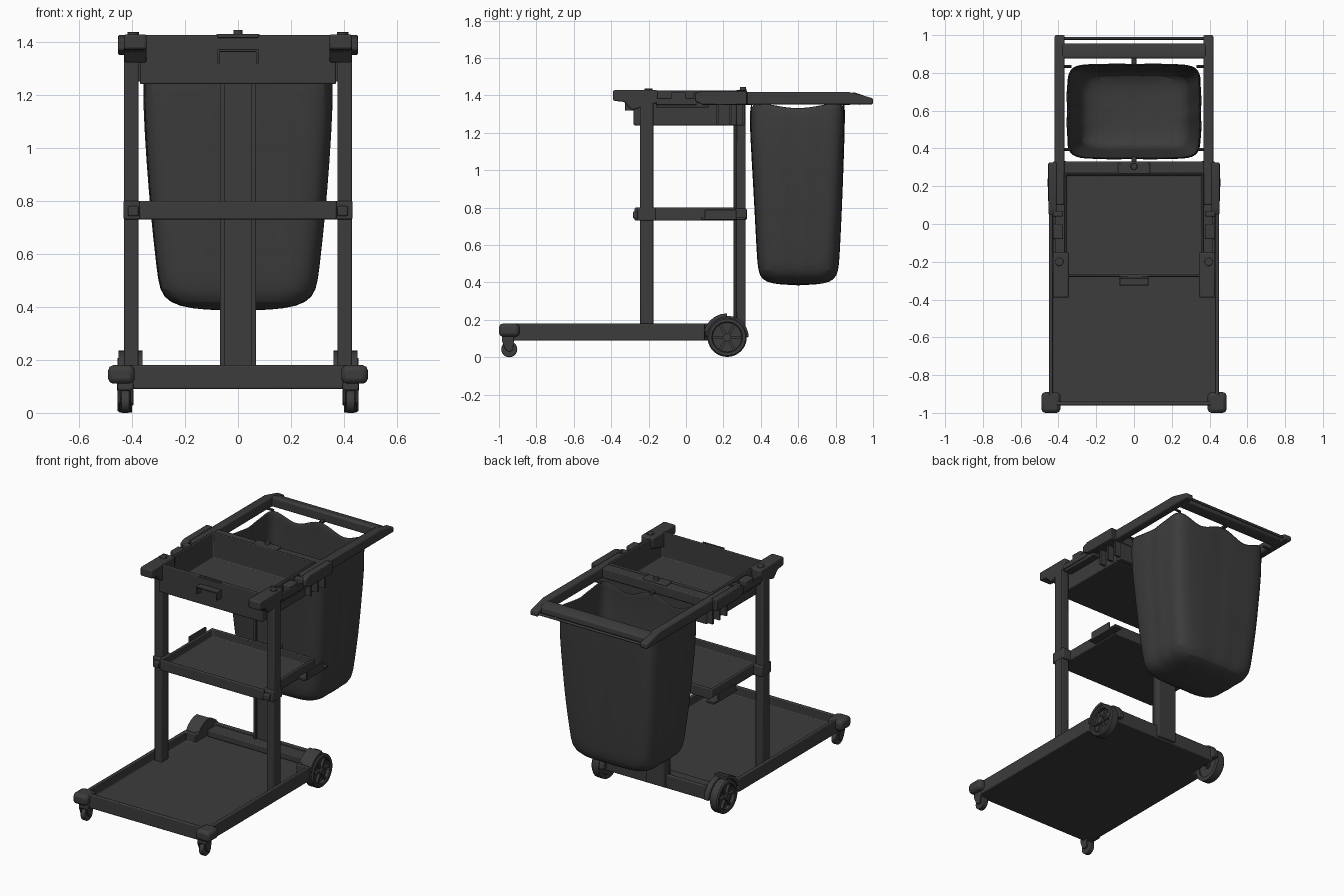
import bpy, bmesh, math
from mathutils import Matrix, Vector

if "Cube" in bpy.data.objects:
    bpy.data.objects.remove(bpy.data.objects["Cube"])

mat = bpy.data.materials.new("charcoal plastic")
mat.use_nodes = True
COL = (0.045, 0.045, 0.045, 1)
mat.diffuse_color = COL
mat.node_tree.nodes["Principled BSDF"].inputs["Base Color"].default_value = COL
parts = []


def finish(name, bm, mirror=False, bevel=0.0):
    bmesh.ops.recalc_face_normals(bm, faces=bm.faces)
    me = bpy.data.meshes.new(name)
    bm.to_mesh(me)
    bm.free()
    me.materials.append(mat)
    ob = bpy.data.objects.new(name, me)
    bpy.context.collection.objects.link(ob)
    if bevel:
        b = ob.modifiers.new("bevel", 'BEVEL')
        b.width, b.segments, b.limit_method = bevel, 2, 'ANGLE'
    if mirror:
        ob.modifiers.new("mirror", 'MIRROR').use_mirror_merge = False
    parts.append(ob)
    return ob


def add_box(bm, x, y, z):
    size = [b - a for a, b in (x, y, z)]
    mid = [(a + b) / 2 for a, b in (x, y, z)]
    bmesh.ops.create_cube(bm, size=1, matrix=Matrix.Translation(mid) @ Matrix.Diagonal((*size, 1)))


def box(name, x, y, z, mirror=False, bevel=0.006):
    bm = bmesh.new()
    add_box(bm, x, y, z)
    return finish(name, bm, mirror, bevel)


def extrude(bm, pts, vec):
    face = bm.faces.new([bm.verts.new(p) for p in pts])
    new = bmesh.ops.extrude_face_region(bm, geom=[face])["geom"]
    bmesh.ops.translate(bm, vec=vec, verts=[v for v in new if isinstance(v, bmesh.types.BMVert)])


def side_prism(name, profile, x0, x1, mirror=True, bevel=0.005):
    """Profile in (y, z), extruded along x."""
    bm = bmesh.new()
    extrude(bm, [(x0, y, z) for y, z in profile], (x1 - x0, 0, 0))
    return finish(name, bm, mirror, bevel)


def tray(name, outline, z0, z1, rim, depth, bevel=0.006):
    """Outline in (x, y), with the top face inset and sunk."""
    bm = bmesh.new()
    extrude(bm, [(x, y, z0) for x, y in outline], (0, 0, z1 - z0))
    bmesh.ops.recalc_face_normals(bm, faces=bm.faces)
    top = max(bm.faces, key=lambda f: f.calc_center_median().z)
    bmesh.ops.inset_region(bm, faces=[top], thickness=rim, use_even_offset=True)
    new = bmesh.ops.extrude_face_region(bm, geom=[top])["geom"]
    bmesh.ops.translate(bm, vec=(0, 0, -depth), verts=[v for v in new if isinstance(v, bmesh.types.BMVert)])
    bmesh.ops.delete(bm, geom=[f for f in bm.faces if f is top], context='FACES_ONLY')
    return finish(name, bm, False, bevel)


def rect(x, y0, y1):
    return [(-x, y0), (x, y0), (x, y1), (-x, y1)]


def mirrored(half):
    return half + [(-x, y) for x, y in reversed(half)]


def ring(bm, profile, y, z, steps=40):
    """Closed (radius, x) profile turned about an x axis."""
    loops = []
    for i in range(steps):
        a = math.tau * i / steps
        loops.append([bm.verts.new((x, y + r * math.cos(a), z + r * math.sin(a))) for r, x in profile])
    n = len(profile)
    for i in range(steps):
        p, q = loops[i], loops[(i + 1) % steps]
        for j in range(n):
            bm.faces.new((p[j], p[(j + 1) % n], q[(j + 1) % n], q[j]))


def cylinder(bm, x0, x1, y, z, r, steps=24):
    m = Matrix.Translation(((x0 + x1) / 2, y, z)) @ Matrix.Rotation(math.pi / 2, 4, 'Y')
    bmesh.ops.create_cone(bm, cap_ends=True, segments=steps, radius1=r, radius2=r, depth=x1 - x0, matrix=m)


# Platform, narrowed at the rear for the wheels
tray("platform", mirrored([(0.45, -0.96), (0.45, 0.1), (0.38, 0.1), (0.38, 0.3)]), 0.09, 0.18, 0.02, 0.06)
box("front_bumper", (0.39, 0.49), (-1.0, -0.89), (0.11, 0.18), True, 0.02)
box("platform_rear_ledge", (-0.36, 0.36), (0.2, 0.29), (0.12, 0.165))
bm = bmesh.new()
cylinder(bm, -0.44, 0.44, 0.22, 0.11, 0.015)
finish("rear_axle", bm)

# Rear wheels with rim, hub and six spokes
WY, WZ = 0.22, 0.107
bm = bmesh.new()
ring(bm, [(0.105, 0.4), (0.105, 0.447), (0.098, 0.455), (0.083, 0.455), (0.078, 0.45), (0.078, 0.4)], WY, WZ)
cylinder(bm, 0.41, 0.43, WY, WZ, 0.08, 40)
cylinder(bm, 0.4, 0.457, WY, WZ, 0.022)
for k in range(6):
    spoke = bmesh.new()
    add_box(spoke, (0.42, 0.447), (0.01, 0.082), (-0.007, 0.007))
    spoke.transform(Matrix.Translation((0, WY, WZ)) @ Matrix.Rotation(k * math.pi / 3, 4, 'X'))
    tmp = bpy.data.meshes.new("spoke")
    spoke.to_mesh(tmp)
    spoke.free()
    bm.from_mesh(tmp)
    bpy.data.meshes.remove(tmp)
finish("rear_wheel", bm, True)

# Wheel housing and guard
arc = [(WY + 0.115 * math.cos(math.radians(a)), WZ + 0.115 * math.sin(math.radians(a))) for a in range(0, 181, 12)]
side_prism("wheel_housing", arc, 0.36, 0.395)
outer = [(WY + 0.128 * math.cos(math.radians(a)), WZ + 0.128 * math.sin(math.radians(a))) for a in range(90, 166, 15)]
inner = [(WY + 0.109 * math.cos(math.radians(a)), WZ + 0.109 * math.sin(math.radians(a))) for a in range(165, 89, -15)]
side_prism("wheel_guard", outer + inner, 0.36, 0.45, bevel=0)

# Front casters
bm = bmesh.new()
cylinder(bm, 0.41, 0.44, -0.945, 0.043, 0.043)
cylinder(bm, 0.395, 0.455, -0.945, 0.043, 0.01)
finish("caster_wheel", bm, True, 0.004)
fork = [(-0.985, 0.09), (-0.92, 0.09), (-0.925, 0.04), (-0.945, 0.028), (-0.965, 0.04)]
side_prism("caster_fork_outer", fork, 0.443, 0.455, bevel=0.002)
side_prism("caster_fork_inner", fork, 0.395, 0.407, bevel=0.002)
box("caster_mount", (0.395, 0.455), (-0.985, -0.92), (0.085, 0.115), True)

# Uprights
box("front_post", (0.375, 0.43), (-0.245, -0.175), (0.1, 1.38), True)
box("rear_column", (-0.068, 0.068), (0.268, 0.318), (0.1, 1.26))
box("rear_column_rib", (0.05, 0.068), (0.255, 0.27), (0.1, 1.26), True, 0.003)

# Middle shelf
tray("shelf", rect(0.372, -0.275, 0.265), 0.73, 0.8, 0.015, 0.05)
box("shelf_post_sleeve", (0.36, 0.432), (-0.26, -0.16), (0.73, 0.8), True)
box("shelf_front_clip", (0.375, 0.415), (-0.283, -0.255), (0.742, 0.78), True)
box("shelf_side_ledge", (0.37, 0.425), (0.08, 0.32), (0.735, 0.748), True, 0.003)
box("shelf_side_tab", (0.415, 0.427), (0.1, 0.27), (0.735, 0.79), True, 0.003)
box("shelf_column_bracket", (-0.1, 0.1), (0.26, 0.325), (0.735, 0.795))

# Top tray with rear deck
tray("top_tray", rect(0.37, -0.28, 0.27), 1.24, 1.425, 0.012, 0.165)
box("rear_deck", (-0.43, 0.43), (0.265, 0.33), (1.35, 1.415))
box("rear_apron", (-0.37, 0.37), (0.27, 0.318), (1.24, 1.36))
box("deck_latch", (-0.085, 0.085), (0.265, 0.325), (1.41, 1.428))
bm = bmesh.new()
bmesh.ops.create_cone(bm, cap_ends=True, segments=20, radius1=0.022, radius2=0.016, depth=0.05,
                      matrix=Matrix.Translation((0, 0.305, 1.42)))
finish("latch_knob", bm)

# Drawer pull
box("pull_top", (-0.077, 0.077), (-0.325, -0.278), (1.362, 1.372), bevel=0.003)
box("pull_side", (0.068, 0.077), (-0.325, -0.278), (1.318, 1.37), True, 0.003)
box("pull_lip", (-0.077, 0.077), (-0.288, -0.275), (1.415, 1.43), bevel=0.003)

# Front horns and tool clips along the tray sides
side_prism("front_horn", [(-0.39, 1.428), (-0.15, 1.428), (-0.15, 1.36), (-0.29, 1.32), (-0.33, 1.365), (-0.39, 1.372)],
           0.345, 0.43, bevel=0.008)
box("tool_ledge", (0.365, 0.425), (-0.16, 0.12), (1.335, 1.365), True)
for i, (a, b) in enumerate([(-0.08, 0.0), (0.04, 0.07)]):
    box("tool_clip_%d" % (i + 1), (0.375, 0.43), (a, b), (1.36, 1.415), True)
box("tool_clip_wall", (0.415, 0.43), (-0.16, 0.06), (1.35, 1.385), True, 0.003)
bm = bmesh.new()
bmesh.ops.create_cone(bm, cap_ends=True, segments=20, radius1=0.022, radius2=0.022, depth=0.02,
                      matrix=Matrix.Translation((0.395, -0.2, 1.427)))
finish("horn_socket", bm, True, 0.003)

# Side cheeks with ribs
side_prism("side_cheek", [(0.05, 1.41), (0.09, 1.425), (0.325, 1.425), (0.325, 1.35), (0.09, 1.35), (0.05, 1.37)],
           0.41, 0.452)
for i, y in enumerate((0.16, 0.23, 0.3)):
    side_prism("cheek_rib_%d" % (i + 1), [(y, 1.36), (y + 0.014, 1.36), (y + 0.014, 1.25), (y, 1.25)], 0.365, 0.41, bevel=0)

# Bag frame
side_prism("frame_arm", [(0.1, 1.35), (0.1, 1.418), (0.87, 1.418), (1.0, 1.385), (1.0, 1.352), (0.93, 1.352)],
           0.367, 0.42, bevel=0.008)
side_prism("frame_handle", [(0.875, 1.352), (0.875, 1.412), (0.9, 1.416), (0.955, 1.398), (0.957, 1.36), (0.93, 1.35)],
           -0.38, 0.38, mirror=False, bevel=0.008)
bm = bmesh.new()
cylinder(bm, -0.38, 0.38, 0.983, 1.367, 0.008, 12)
finish("frame_rear_rod", bm)
for i, y in enumerate((0.395, 0.835)):
    bm = bmesh.new()
    cylinder(bm, 0.33, 0.38, y, 1.355, 0.008, 10)
    finish("bag_peg_%d" % (i + 1), bm, True)
box("bag_hook_front", (-0.012, 0.012), (0.32, 0.36), (1.35, 1.365), bevel=0.003)
box("bag_hook_rear", (-0.012, 0.012), (0.845, 0.88), (1.35, 1.365), bevel=0.003)

# Hanging bag: rings of (height, half width, front, back, squareness)
levels = [(1.365, 0.35, 0.345, 0.85, 9), (1.3, 0.358, 0.34, 0.85, 8), (1.15, 0.358, 0.345, 0.847, 8),
          (0.95, 0.346, 0.357, 0.84, 7), (0.75, 0.33, 0.368, 0.832, 7), (0.55, 0.308, 0.378, 0.822, 6),
          (0.46, 0.297, 0.385, 0.816, 6), (0.415, 0.26, 0.405, 0.795, 5), (0.392, 0.18, 0.46, 0.74, 4)]
bm = bmesh.new()
SEG = 64
rings = []
for k, (z, hx, y0, y1, n) in enumerate(levels):
    loop = []
    for i in range(SEG):
        a = math.tau * i / SEG
        c, s = math.cos(a), math.sin(a)
        r = (abs(c) ** n + abs(s) ** n) ** (-1 / n)
        u, v = r * c, r * s
        dip = 0.055 * math.sin(math.pi * u) ** 2 + 0.03 * math.cos(math.pi * v / 2) ** 2
        fold = 1 - 0.012 * (1 + math.cos(12 * a + 0.3 * k)) / 2
        loop.append(bm.verts.new((u * hx * fold, (y0 + y1) / 2 + v * (y1 - y0) / 2 * fold,
                                  z - dip * max(0, 1 - k / 2))))
    rings.append(loop)
for p, q in zip(rings, rings[1:]):
    for i in range(SEG):
        j = (i + 1) % SEG
        bm.faces.new((p[i], p[j], q[j], q[i]))
tip = bm.verts.new((0, 0.6, 0.384))
for i in range(SEG):
    bm.faces.new((rings[-1][i], rings[-1][(i + 1) % SEG], tip))
bag = finish("waste_bag", bm)
bag.modifiers.new("thickness", 'SOLIDIFY').thickness = 0.008
bag.modifiers.new("smooth", 'SUBSURF').levels = 1

# Smooth shading with sharp edges kept
bpy.ops.object.select_all(action='DESELECT')
for ob in parts:
    ob.select_set(True)
bpy.context.view_layer.objects.active = parts[0]
bpy.ops.object.shade_smooth_by_angle(angle=math.radians(35))
